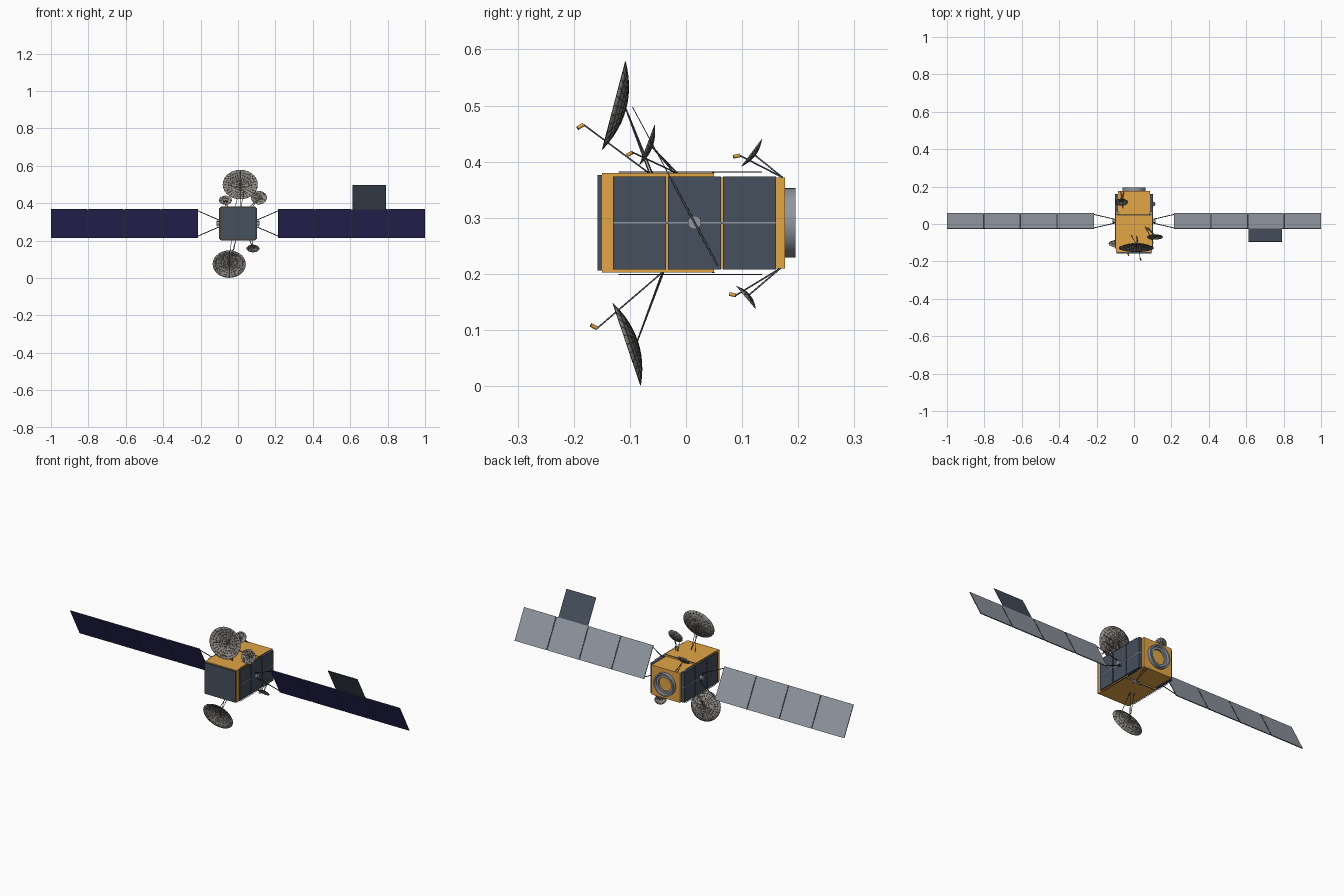
import bpy, bmesh, math
from mathutils import Vector, Matrix

if "Cube" in bpy.data.objects:
    bpy.data.objects.remove(bpy.data.objects["Cube"])


def material(name, r, g, b):
    m = bpy.data.materials.new(name)
    m.use_nodes = True
    m.diffuse_color = (r, g, b, 1)
    m.node_tree.nodes["Principled BSDF"].inputs["Base Color"].default_value = (r, g, b, 1)
    return m


GOLD = material("gold foil", 0.76, 0.38, 0.06)
SLATE = material("slate panel", 0.06, 0.08, 0.11)
NAVY = material("navy solar cells", 0.029, 0.027, 0.135)
GREY = material("grey panel back", 0.29, 0.32, 0.37)
METAL = material("grey metal", 0.28, 0.31, 0.35)
DARK = material("dark frame", 0.04, 0.045, 0.05)
STRUT = material("strut grey", 0.11, 0.118, 0.13)
MESH = material("reflector mesh", 0.28, 0.262, 0.238)
RIB = material("reflector ribs", 0.075, 0.068, 0.06)


def add(name, bm, *mats, smooth=False):
    mesh = bpy.data.meshes.new(name)
    bm.to_mesh(mesh)
    bm.free()
    for m in mats:
        mesh.materials.append(m)
    ob = bpy.data.objects.new(name, mesh)
    bpy.context.collection.objects.link(ob)
    if smooth:
        bpy.ops.object.select_all(action="DESELECT")
        ob.select_set(True)
        bpy.context.view_layer.objects.active = ob
        bpy.ops.object.shade_smooth_by_angle(angle=math.radians(40))
    return ob


def box(name, x, y, z, *mats):
    bm = bmesh.new()
    bmesh.ops.create_cube(bm, size=1)
    for v in bm.verts:
        v.co = [lo + (hi - lo) * (c + 0.5) for c, (lo, hi) in zip(v.co, (x, y, z))]
    return add(name, bm, *mats)


def bar(name, a, b, radius, mat, sides=12):
    a, b = Vector(a), Vector(b)
    d = b - a
    bm = bmesh.new()
    bmesh.ops.create_cone(bm, cap_ends=True, segments=sides, radius1=radius,
                          radius2=radius, depth=d.length)
    bm.transform(Matrix.Translation((a + b) / 2) @ d.to_track_quat("Z", "Y").to_matrix().to_4x4())
    return add(name, bm, mat, smooth=True)


# Body: wide front section, narrower rear section, front plate
MID = 0.291
box("main_body", (-0.096, 0.096), (-0.15, 0.05), (0.203, 0.38), GOLD)
box("rear_body", (-0.086, 0.086), (0.05, 0.176), (0.21, 0.372), GOLD)
box("front_plate", (-0.094, 0.094), (-0.158, -0.15), (0.206, 0.376), SLATE)
for z in (0.2025, 0.3805):
    box("step_strip", (-0.09, 0.09), (0.046, 0.051), (z - 0.001, z + 0.001), SLATE)

# Radiator panels and rails on both sides
for side, s in (("left", 1), ("right", -1)):
    for y0, y1, inner in ((-0.13, -0.036, 0.096), (-0.032, 0.062, 0.096), (0.066, 0.16, 0.086)):
        for z0, z1 in ((0.208, 0.2895), (0.2925, 0.374)):
            xs = sorted((s * inner, s * 0.102))
            box(side + "_radiator", xs, (y0, y1), (z0, z1), SLATE)
    box(side + "_centre_strip", sorted((s * 0.085, s * 0.1015)), (-0.13, 0.16),
        (MID - 0.002, MID + 0.002), METAL)
    for z in (0.199, 0.382):
        bar(side + "_rail", (s * 0.096, -0.12, z), (s * 0.096, 0.135, z), 0.001, DARK)

# Rear nozzle ring, turned about the y axis
bm = bmesh.new()
profile = [(0.062, 0.17), (0.062, 0.195), (0.054, 0.195), (0.05, 0.186), (0.039, 0.186), (0.039, 0.172)]
pts = [bm.verts.new((r, y, 0)) for r, y in profile]
edges = [bm.edges.new(p) for p in zip(pts, pts[1:])]
bmesh.ops.spin(bm, geom=pts + edges, cent=(0, 0, 0), axis=(0, 1, 0),
               angle=math.tau, steps=40, use_duplicate=False)
bmesh.ops.remove_doubles(bm, verts=bm.verts, dist=0.0001)
bmesh.ops.recalc_face_normals(bm, faces=bm.faces)
bmesh.ops.translate(bm, verts=bm.verts, vec=(0, 0, MID))
add("rear_nozzle_ring", bm, METAL, smooth=True)

# Solar wings: one tilted plane, measured by x and height up the slope
TILT = Matrix.Translation((0, 0.058, 0.212)) @ Matrix.Rotation(0.493, 4, "X")
INNER, LOW, HIGH, COUNT = 0.215, 0.003, 0.177, 4
STEP = (1 - INNER) / COUNT


def slab(name, x, h, thick, *mats):
    ob = box(name, sorted(x), (-thick / 2, thick / 2), h, *mats)
    ob.matrix_world = TILT
    return ob


def on_wing(x, h):
    return TILT @ Vector((x, 0, h))


for side, s in (("left", 1), ("right", -1)):
    slab(side + "_wing_frame", (s * INNER, s), (LOW + 0.001, HIGH - 0.001), 0.002, DARK)
    for i in range(COUNT):
        x0 = INNER + i * STEP
        ends = (s * (x0 + 0.0035 * (i > 0)), s * (x0 + STEP - 0.0035 * (i < COUNT - 1)))
        ob = slab(side + "_solar_panel", ends, (LOW, HIGH), 0.004, NAVY, GREY, SLATE)
        for p in ob.data.polygons:
            p.material_index = 0 if p.normal.y < -0.5 else 1 if p.normal.y > 0.5 else 2
    # Yoke and hub
    for near, far in ((0.07, 0.014), (0.111, 0.167)):
        bar(side + "_yoke_arm", on_wing(s * 0.1, near), on_wing(s * INNER, far), 0.0022, DARK)
    bar(side + "_yoke_bar", on_wing(s * 0.108, 0.066), on_wing(s * 0.108, 0.115), 0.0022, DARK)
    bar(side + "_hub", on_wing(s * 0.095, 0.0905), on_wing(s * 0.114, 0.0905), 0.012, METAL, 20)
slab("left_wing_flap", (0.612, 0.792), (HIGH, 0.324), 0.0015, SLATE)


# Reflector dishes: rim ends given in the y-z plane, bowl bulging backwards
def dish(name, x, rx, top, bottom, depth, feed, bases, thick):
    top, bottom = Vector((x, *top)), Vector((x, *bottom))
    centre, up = (top + bottom) / 2, (top - bottom) / 2
    back = Vector((0, up.z, -up.y)).normalized() * depth
    frame = Matrix((Vector((rx, 0, 0)), up, back)).transposed().to_4x4()
    frame.translation = centre

    def bowl():
        bm = bmesh.new()
        rings, seg = 6, 28
        hub = bm.verts.new((0, 0, 1))
        last = None
        for k in range(1, rings + 1):
            r = k / rings
            ring = [bm.verts.new((r * math.cos(a), r * math.sin(a), 1 - r * r))
                    for a in (math.tau * j / seg for j in range(seg))]
            for j in range(seg):
                n = (j + 1) % seg
                bm.faces.new((hub, ring[j], ring[n]) if last is None
                             else (last[j], ring[j], ring[n], last[n]))
            last = ring
        bm.transform(frame)
        return bm

    skin = add(name + "_reflector", bowl(), MESH, smooth=True)
    mod = skin.modifiers.new("thickness", "SOLIDIFY")
    mod.thickness, mod.offset = thick / 2, 0
    ribs = add(name + "_ribs", bowl(), RIB)
    mod = ribs.modifiers.new("ribs", "WIREFRAME")
    mod.thickness, mod.use_boundary = thick, True

    # Feed horn aimed at the dish, struts back to the body
    feed = Vector(feed)
    aim = (feed - centre).normalized()
    size = 0.0065 if rx > 0.06 else 0.006
    bar(name + "_feed", feed - aim * size, feed + aim * size, size * 0.55, GOLD)
    bar(name + "_feed_strut", feed - aim * size, bases[0], 0.0014, STRUT)
    for base in bases:
        bar(name + "_strut", centre + back, base, 0.0014, STRUT)


dish("top_large_dish", 0.012, 0.093, (-0.108, 0.578), (-0.149, 0.422), 0.022,
     (0.035, -0.188, 0.463), [(0.015, -0.065, 0.379), (-0.015, -0.06, 0.379)], 0.0016)
dish("top_side_dish", 0.112, 0.042, (-0.056, 0.465), (-0.083, 0.394), 0.01,
     (0.1, -0.1, 0.414), [(0.06, -0.015, 0.379), (0.075, -0.02, 0.379)], 0.0009)
dish("top_rear_dish", -0.067, 0.034, (0.135, 0.44), (0.099, 0.392), 0.008,
     (-0.06, 0.09, 0.41), [(-0.055, 0.172, 0.372), (-0.07, 0.172, 0.372)], 0.0008)
dish("bottom_large_dish", -0.047, 0.088, (-0.13, 0.147), (-0.081, 0.002), 0.02,
     (-0.03, -0.164, 0.106), [(-0.012, -0.042, 0.203), (-0.035, -0.04, 0.203)], 0.0016)
dish("bottom_rear_dish", 0.08, 0.034, (0.09, 0.178), (0.124, 0.138), 0.008,
     (0.075, 0.083, 0.163), [(0.06, 0.168, 0.21), (0.075, 0.168, 0.21)], 0.0008)
